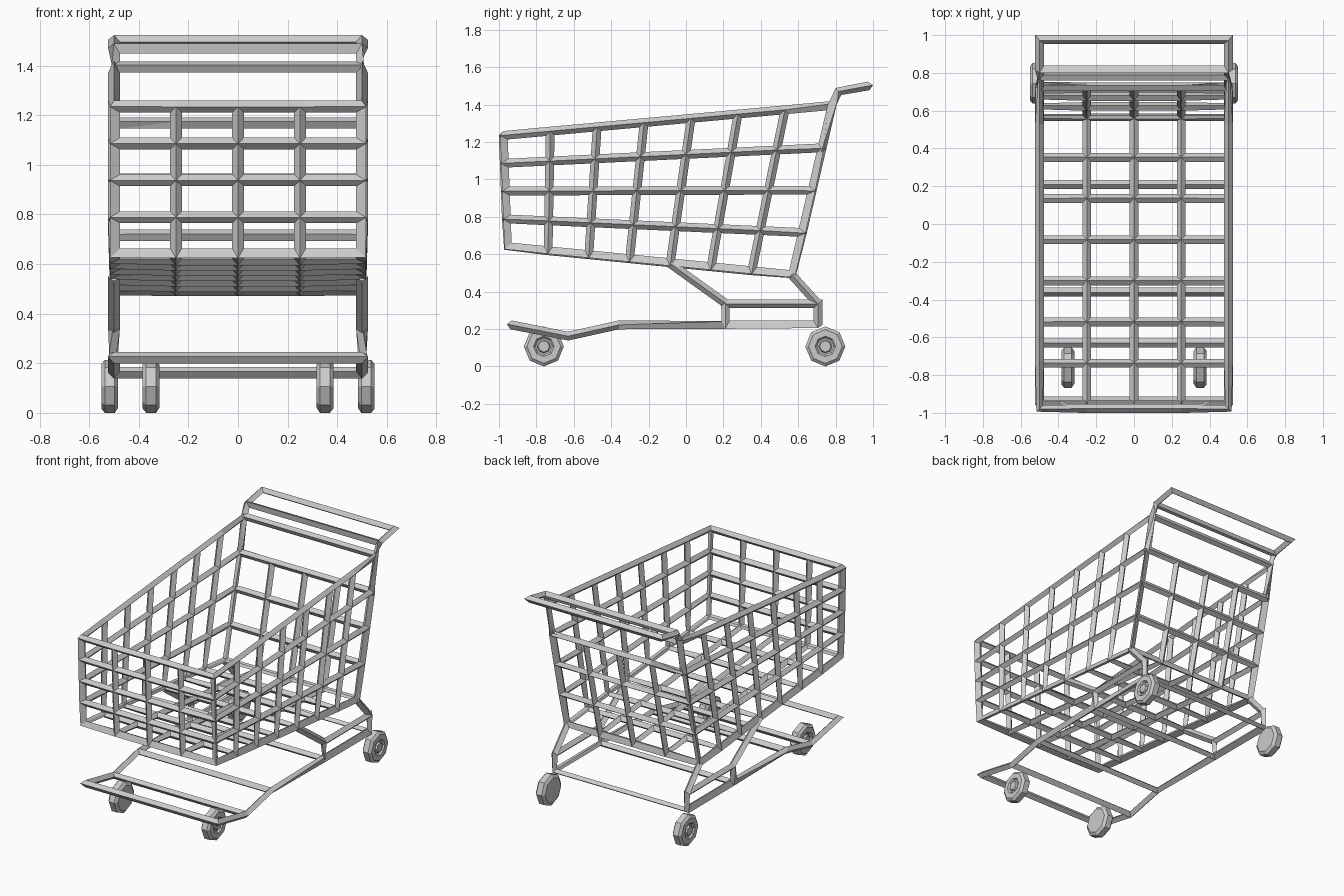
import bpy, bmesh, math
from mathutils import Vector

if "Cube" in bpy.data.objects:
    bpy.data.objects.remove(bpy.data.objects["Cube"])

W = 0.5        # half width at bar centres
BAR = 0.047    # bar thickness


class Sheet:
    """Collects faces with shared vertices, then turns them into wire bars."""
    def __init__(self):
        self.bm = bmesh.new()
        self.cache = {}

    def vert(self, p):
        key = tuple(round(c, 4) for c in p)
        if key not in self.cache:
            self.cache[key] = self.bm.verts.new(p)
        return self.cache[key]

    def face(self, pts):
        self.bm.faces.new([self.vert(p) for p in pts])

    def grid(self, a, b, c, d, nu, nv):
        # bilinear grid: a-b is the lower edge, d-c the upper edge
        a, b, c, d = map(Vector, (a, b, c, d))

        def at(i, j):
            return a.lerp(b, i / nu).lerp(d.lerp(c, i / nu), j / nv)
        for i in range(nu):
            for j in range(nv):
                self.face([at(i, j), at(i + 1, j), at(i + 1, j + 1), at(i, j + 1)])

    def strip(self, path):
        # full-width panels along a (y, z) path
        for (y0, z0), (y1, z1) in zip(path, path[1:]):
            self.face([(-W, y0, z0), (W, y0, z0), (W, y1, z1), (-W, y1, z1)])

    def finish(self, name):
        bmesh.ops.recalc_face_normals(self.bm, faces=self.bm.faces)
        me = bpy.data.meshes.new(name)
        self.bm.to_mesh(me)
        self.bm.free()
        ob = bpy.data.objects.new(name, me)
        bpy.context.collection.objects.link(ob)
        mod = ob.modifiers.new("wire", 'WIREFRAME')
        mod.thickness = BAR
        mod.use_boundary = True
        mod.use_even_offset = True
        return ob


# basket with handle
FT, BT = (-0.977, 1.235), (0.78, 1.395)
FB, BB = (-0.955, 0.64), (0.57, 0.49)
s = Sheet()
for x in (-W, W):
    s.grid((x, *FB), (x, *BB), (x, *BT), (x, *FT), 7, 4)          # sides
s.grid((-W, *FB), (W, *FB), (W, *FT), (-W, *FT), 4, 4)            # front
s.grid((-W, *FB), (W, *FB), (W, *BB), (-W, *BB), 4, 7)            # floor
R3 = tuple(b + (t - b) * 0.75 for b, t in zip(BB, BT))
s.grid((-W, *BB), (W, *BB), (W, *R3), (-W, *R3), 4, 3)            # back
s.face([(-W + 2 * W * i / 4, *R3) for i in range(5)] + [(W, *BT), (-W, *BT)])
s.strip([BT, (0.815, 1.47), (0.977, 1.50)])                       # handle
s.finish("wire_basket")

# lower rack with side panels
s = Sheet()
s.strip([(-0.935, 0.222), (-0.63, 0.162), (-0.36, 0.222), (0.21, 0.222), (0.705, 0.222)])
for x in (-W, W):
    s.face([(x, 0.21, 0.222), (x, 0.705, 0.222), (x, 0.705, 0.335), (x, 0.21, 0.335)])
s.finish("lower_rack")


def bar(name, p, q, r=BAR / 2):
    # four-sided bar between two points
    p, q = Vector(p), Vector(q)
    me = bpy.data.meshes.new(name)
    bm = bmesh.new()
    bmesh.ops.create_cone(bm, cap_ends=True, segments=4, radius1=r, radius2=r,
                          depth=(q - p).length)
    bm.to_mesh(me)
    bm.free()
    ob = bpy.data.objects.new(name, me)
    ob.location = (p + q) / 2
    ob.rotation_mode = 'QUATERNION'
    ob.rotation_quaternion = (q - p).to_track_quat('Z', 'X')
    bpy.context.collection.objects.link(ob)


# wheel cross-section (axial offset, radius), hub on the positive side
PROFILE = [(-0.034, 0), (-0.034, 0.086), (-0.02, 0.107), (0.02, 0.107), (0.034, 0.09),
           (0.034, 0.055), (0.022, 0.045), (0.022, 0.036), (0.034, 0.03), (0.034, 0)]


def wheel(name, x, y, side):
    bm = bmesh.new()
    vs = [bm.verts.new((a * side, 0, r)) for a, r in PROFILE]
    es = [bm.edges.new(e) for e in zip(vs, vs[1:])]
    bmesh.ops.spin(bm, geom=vs + es, cent=(0, 0, 0), axis=(1, 0, 0),
                   angle=math.tau, steps=8)
    bmesh.ops.remove_doubles(bm, verts=bm.verts, dist=0.0005)
    bmesh.ops.recalc_face_normals(bm, faces=bm.faces)
    me = bpy.data.meshes.new(name)
    bm.to_mesh(me)
    bm.free()
    ob = bpy.data.objects.new(name, me)
    ob.location = (x * side, y, 0.107)
    bpy.context.collection.objects.link(ob)


# struts and wheels on both sides
for side, label in ((-1, "left"), (1, "right")):
    x = W * side
    bar("front_strut_" + label, (x, -0.085, 0.55), (x, 0.215, 0.335))
    bar("rear_strut_" + label, (x, 0.565, 0.49), (x, 0.705, 0.335))
    wheel("front_wheel_" + label, 0.35, -0.76, side)
    wheel("rear_wheel_" + label, 0.517, 0.745, side)
